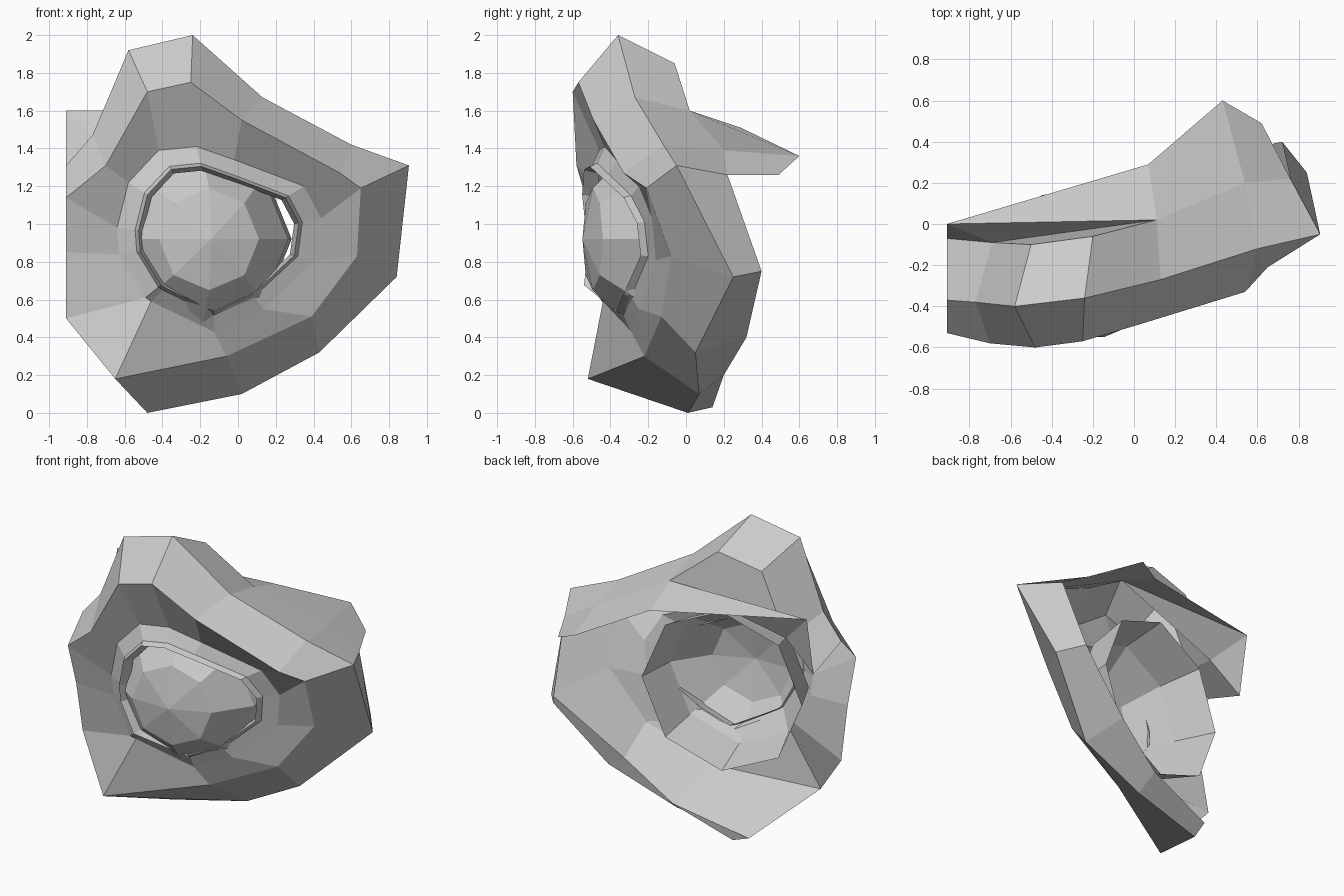
import bpy
from math import cos, sin, pi
from mathutils import Vector

if "Cube" in bpy.data.objects:
    bpy.data.objects.remove(bpy.data.objects["Cube"])


def make(name, verts, faces):
    me = bpy.data.meshes.new(name)
    me.from_pydata([tuple(v) for v in verts], [], faces)
    me.update()
    ob = bpy.data.objects.new(name, me)
    bpy.context.collection.objects.link(ob)
    return ob


def strip(name, rings, extra=(), extra_faces=()):
    """Bridge successive closed rings of matching points; None leaves a gap."""
    verts, faces, ids = [], [], []
    for ring in rings:
        row = []
        for p in ring:
            row.append(None if p is None else len(verts))
            if p is not None:
                verts.append(p)
        ids.append(row)
    n = len(rings[0])
    for a, b in zip(ids, ids[1:]):
        for i in range(n):
            j = (i + 1) % n
            quad = (a[i], a[j], b[j], b[i])
            if None not in quad:
                faces.append(quad)
    base = len(verts)
    verts += list(extra)
    # "r" = point of the last ring, "e" = extra point
    for f in extra_faces:
        faces.append([ids[-1][i] if k == "r" else base + i for k, i in f])
    return make(name, verts, faces)


# Key outlines, counter-clockwise from the brow peak
brow_edge = [(-.25, -.57, 1.75), (-.48, -.60, 1.70), (-.70, -.58, 1.31), (-.91, -.53, 1.14),
             (-.91, -.44, .85), (-.91, -.37, .50), (-.65, -.52, .18), (-.06, -.22, .30),
             (.39, -.13, .51), (.63, -.08, .83), (.65, -.21, 1.19), (.54, -.33, 1.27),
             (.02, -.49, 1.55)]
outer_edge = [(-.24, -.36, 2.0), (-.58, -.40, 1.92), (-.77, -.38, 1.47), (-.91, -.37, 1.31),
              None, None, (-.48, .01, 0), (.02, .07, .10), (.43, .05, .32), (.84, .25, .72),
              (.905, -.05, 1.31), (.60, -.12, 1.42), (.13, -.27, 1.67)]
back_edge = [(-.20, -.06, 1.85), (-.50, -.10, 1.78), (-.69, -.09, 1.38), (-.91, -.07, 1.20),
             None, None, (-.45, .14, .03), (.0, .20, .20), (.36, .32, .40), (.72, .40, .75),
             (.76, .22, 1.26), (.54, .20, 1.39), (.11, .02, 1.60)]
lid_edge = [(-.22, -.43, 1.41), (-.42, -.46, 1.39), (-.58, -.47, 1.22), (-.64, -.45, .98),
            (-.63, -.44, .84), (-.49, -.46, .61), (-.46, -.44, .59), (-.13, -.29, .43),
            (.13, -.25, .55), (.41, -.16, .81), (.44, -.18, 1.03), (.35, -.25, 1.20),
            (-.02, -.37, 1.34)]

# Socket: sloping face around the eye
strip("eye_socket", [brow_edge, lid_edge])

# Rim and rear skull flaps
rear = [(.62, .49, 1.26), (.43, .60, 1.36), (.07, .29, 1.51), (-.91, 0, 1.60)]
r, e = (lambda i: ("r", i)), (lambda i: ("e", i))
strip("skull_rim", [brow_edge, outer_edge, back_edge], rear, [
    [r(11), r(10), e(0), e(1)],
    [r(12), r(11), e(1), e(2)],
    [r(12), e(2), e(3)],
    [r(12), e(3), r(2)],
    [r(3), r(2), e(3)],
    [r(0), r(12), r(2), r(1)]])

# Eyelids: stepped rings shrinking towards the eye
mid = Vector((-.11, 0, .92))


def lid(scale, push):
    return [(mid.x + (p[0] - mid.x) * scale, p[1] + push, mid.z + (p[2] - mid.z) * scale)
            for p in lid_edge]


strip("eyelids", [lid_edge, lid(.82, -.04), lid(.785, -.08), lid(.74, .0)])

# Eyeball: eight-sided open half sphere turned slightly outwards
axis, side, up = Vector((.196, -.98, 0)), Vector((.98, .196, 0)), Vector((0, 0, 1))
centre, radius = Vector((-.245, -.035, .92)), .54
verts, faces = [centre + axis * radius * .97], []
for a in (pi / 6, pi / 3, pi / 2):
    verts += [centre + axis * radius * cos(a)
              + (side * cos(k * pi / 4) + up * sin(k * pi / 4)) * radius * sin(a)
              for k in range(8)]
for k in range(8):
    n = (k + 1) % 8
    faces.append((0, 1 + k, 1 + n))
    faces += [(b + k, b + 8 + k, b + 8 + n, b + n) for b in (1, 9)]
make("eyeball", verts, faces)
